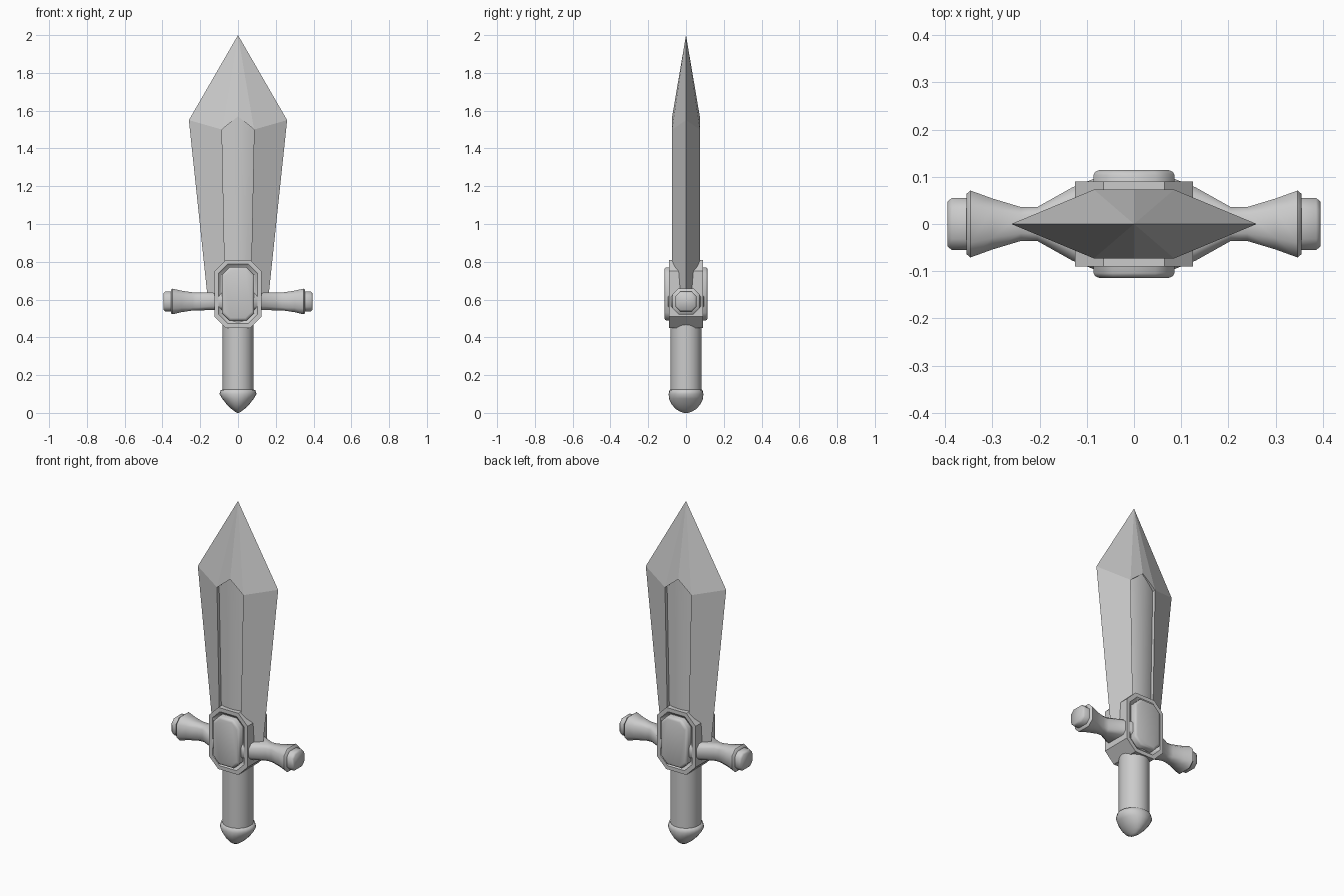
import bpy, bmesh
from math import cos, sin, pi, radians

cube = bpy.data.objects.get("Cube")
if cube:
    bpy.data.objects.remove(cube)

GREY = (0.6, 0.6, 0.6, 1)
steel = bpy.data.materials.new("plain grey")
steel.use_nodes = True
steel.diffuse_color = GREY
steel.node_tree.nodes["Principled BSDF"].inputs["Base Color"].default_value = GREY


def finish(bm, name, angle=None):
    bmesh.ops.remove_doubles(bm, verts=bm.verts, dist=0.0004)
    bmesh.ops.recalc_face_normals(bm, faces=bm.faces)
    mesh = bpy.data.meshes.new(name)
    bm.to_mesh(mesh)
    bm.free()
    mesh.materials.append(steel)
    obj = bpy.data.objects.new(name, mesh)
    bpy.context.collection.objects.link(obj)
    if angle:
        bpy.ops.object.select_all(action='DESELECT')
        obj.select_set(True)
        bpy.context.view_layer.objects.active = obj
        bpy.ops.object.shade_smooth_by_angle(angle=radians(angle))
    return obj


def loft(name, rings, angle=40):
    """Skin a list of equal point rings and cap both ends."""
    bm = bmesh.new()
    loops = [[bm.verts.new(p) for p in ring] for ring in rings]
    n = len(loops[0])
    for a, b in zip(loops, loops[1:]):
        for i in range(n):
            j = (i + 1) % n
            bm.faces.new((a[i], a[j], b[j], b[i]))
    bm.faces.new(loops[0])
    bm.faces.new(loops[-1])
    return finish(bm, name, angle)


def oval(z, rx, ry, n=24):
    return [(rx * cos(2 * pi * i / n), ry * sin(2 * pi * i / n), z) for i in range(n)]


def octagon(w, h, c):
    """Rectangle of half sizes w, h with corners cut by c."""
    return [(w, h - c), (w - c, h), (c - w, h), (-w, h - c),
            (-w, c - h), (c - w, -h), (w - c, -h), (w, c - h)]


# Blade: one quarter, repeated by mirroring in x and y
bm = bmesh.new()
panel_faces = []
COLS = 4
for sx in (1, -1):
    for sy in (1, -1):
        def v(x, y, z):
            return bm.verts.new((x * sx, y * sy, z))
        tip, shoulder, heel = (0, 0, 2), (0.26, 0, 1.55), (0.162, 0, 0.62)
        ridge, peak, root = (0.085, 0.073, 1.5), (0, 0.073, 1.57), (0.067, 0.073, 0.62)
        for pts in ((tip, shoulder, ridge), (tip, ridge, peak),
                    (shoulder, heel, root, ridge), (heel, root, (0, 0.073, 0.62), (0, 0, 0.62))):
            bm.faces.new([v(*p) for p in pts])

        # Sunken, gently rounded central panel with its rim walls
        def panel(f):
            y = 0.067 - 0.014 * f * f
            return (0.085 * f, y, 1.57 - 0.07 * f), (0.067 * f, y, 0.62)
        for k in range(COLS):
            (t0, b0), (t1, b1) = panel(k / COLS), panel((k + 1) / COLS)
            panel_faces.append(bm.faces.new([v(*p) for p in (t0, t1, b1, b0)]))
            rim = [(p[0], 0.073, p[2]) for p in (t1, t0)]
            bm.faces.new([v(*p) for p in (t0, t1, *rim)])
        bm.faces.new([v(*p) for p in (t1, b1, root, ridge)])
for f in panel_faces:
    f.smooth = True
finish(bm, "blade")

# Grip and pommel
loft("grip", [oval(z, 0.082, 0.082) for z in (0.1, 0.5)])
loft("pommel", [oval(*p) for p in (
    (0.125, 0.08, 0.08), (0.12, 0.092, 0.088), (0.1, 0.098, 0.092), (0.075, 0.083, 0.09),
    (0.045, 0.06, 0.076), (0.02, 0.034, 0.054), (0.006, 0.015, 0.03), (0, 0.005, 0.01))], 60)

# Cross guard arms and their end caps, one of each per side
ARM = ((0.08, 0.098, 0.046), (0.13, 0.078, 0.046), (0.205, 0.036, 0.047), (0.24, 0.036, 0.048),
       (0.3, 0.054, 0.057), (0.347, 0.071, 0.068), (0.355, 0.064, 0.062))
CAP = ((0.345, 0.055, 0.052), (0.386, 0.055, 0.052), (0.395, 0.048, 0.044))
for side, s in (("left", 1), ("right", -1)):
    for name, rows in (("guard_arm", ARM), ("guard_cap", CAP)):
        loft(f"{side}_{name}", [[(s * x, a, 0.59 + b) for a, b in octagon(ry, rz, 0.45 * min(ry, rz))]
                                for x, ry, rz in rows], 50)


def plate(y, inset):
    c = 0.06 - 0.5 * inset
    return [(a, y, 0.63 + b) for a, b in octagon(0.125 - inset, 0.18 - inset, c)]


# Octagonal guard block with a recessed rim, and a bevelled gem on each face
RIM = ((0.076, 0.038), (0.082, 0.03), (0.09, 0.022), (0.09, 0))
loft("guard_block", [plate(-y, i) for y, i in RIM] + [plate(y, i) for y, i in reversed(RIM)], 30)
for side, s in (("front", -1), ("back", 1)):
    loft(f"{side}_gem", [plate(s * y, i) for y, i in (
        (0.06, 0.039), (0.104, 0.039), (0.111, 0.043), (0.115, 0.053))], 60)
